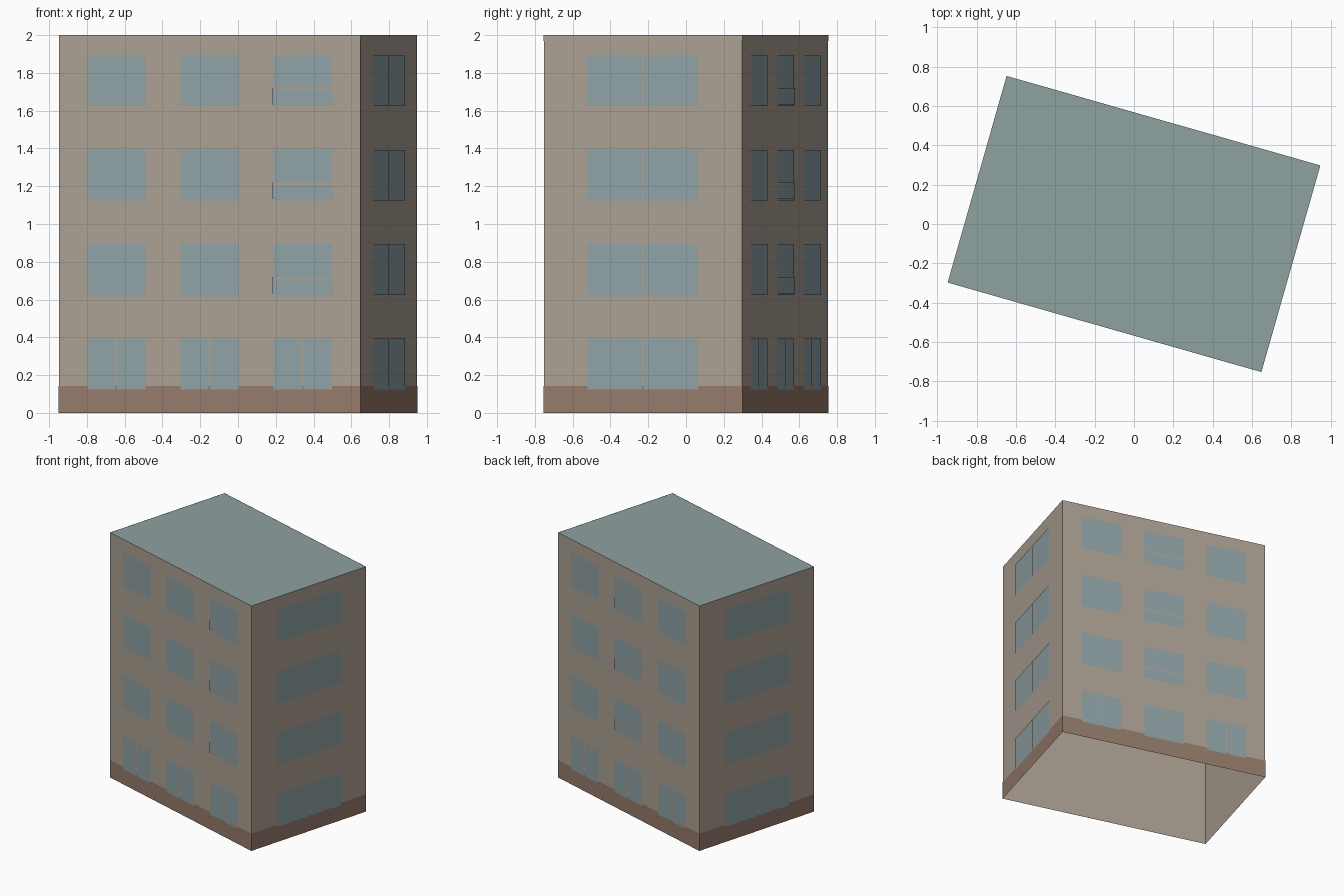
import bpy, bmesh, math
from mathutils import Matrix

cube = bpy.data.objects.get("Cube")
if cube:
    bpy.data.objects.remove(cube)

LENGTH, DEPTH, HEIGHT = 1.658, 1.092, 2.0
TURN = Matrix.Rotation(math.radians(-15.92), 4, 'Z')


def material(name, srgb):
    col = [(c / 255 / 12.92) if c < 11 else ((c / 255 + 0.055) / 1.055) ** 2.4 for c in srgb]
    mat = bpy.data.materials.new(name)
    mat.use_nodes = True
    mat.diffuse_color = (*col, 1)
    bsdf = next(n for n in mat.node_tree.nodes if n.type == 'BSDF_PRINCIPLED')
    bsdf.inputs["Base Color"].default_value = (*col, 1)
    return mat


WALL = material("beige wall", (172, 161, 147))
BASE = material("brown plinth", (149, 122, 107))
GLASS = material("blue grey glass", (142, 162, 165))
ROOF = material("grey green roof", (143, 162, 160))


def finish(bm, name, mat):
    mesh = bpy.data.meshes.new(name)
    bm.to_mesh(mesh)
    bm.free()
    mesh.materials.append(mat)
    ob = bpy.data.objects.new(name, mesh)
    ob.matrix_world = TURN
    bpy.context.collection.objects.link(ob)


def shell(name, mat, z0, z1, out=0.0):
    """Four outward walls, open at top and bottom."""
    bm = bmesh.new()
    bmesh.ops.create_cube(bm, size=1)
    caps = [f for f in bm.faces if abs(f.normal.z) > 0.5]
    bmesh.ops.delete(bm, geom=caps, context='FACES_ONLY')
    for v in bm.verts:
        v.co.x *= LENGTH + 2 * out
        v.co.y *= DEPTH + 2 * out
        v.co.z = z0 if v.co.z < 0 else z1
    finish(bm, name, mat)


def plate(bm, side, u0, u1, z0, z1, out):
    """Flat pane on a wall; sides run front, left, back, right."""
    gap = (DEPTH if side % 2 == 0 else LENGTH) / 2 + out
    spin = Matrix.Rotation(side * math.pi / 2, 4, 'Z')
    corners = [(u0, -gap, z0), (u1, -gap, z0), (u1, -gap, z1), (u0, -gap, z1)]
    bm.faces.new([bm.verts.new(spin @ Matrix.Translation(c).translation) for c in corners])


# Building body
shell("walls", WALL, 0, HEIGHT)
shell("plinth", BASE, 0, 0.142, 0.002)
shell("roof_edge", WALL, 1.97, HEIGHT, 0.001)
roof = bmesh.new()
bmesh.ops.create_grid(roof, x_segments=1, y_segments=1, size=0.5)
for v in roof.verts:
    v.co.x *= LENGTH
    v.co.y *= DEPTH
    v.co.z = HEIGHT
finish(roof, "roof", ROOF)

# Long walls: three bays, split panes at ground level, one bay of balconies
for side, label, balcony_bay in ((0, "front", 1), (2, "back", 0)):
    panes, guards, rails = bmesh.new(), bmesh.new(), bmesh.new()
    for bay in (-1, 0, 1):
        mid = bay * 0.513
        for floor in range(4):
            low = 0.125 + floor * 0.5
            if floor == 0:
                plate(panes, side, mid - 0.16, mid - 0.005, low, low + 0.268, 0.004)
                plate(panes, side, mid + 0.005, mid + 0.16, low, low + 0.268, 0.004)
                continue
            plate(panes, side, mid - 0.16, mid + 0.16, low, low + 0.268, 0.004)
            if bay == balcony_bay:
                plate(guards, side, mid - 0.164, mid + 0.164, low + 0.008, low + 0.082, 0.008)
                plate(rails, side, mid - 0.164, mid + 0.164, low + 0.082, low + 0.094, 0.008)
    finish(panes, label + "_windows", GLASS)
    finish(guards, label + "_balcony_panels", GLASS)
    finish(rails, label + "_balcony_rails", WALL)

# Short walls: one wide two-pane window per floor
for side, label in ((1, "left"), (3, "right")):
    panes = bmesh.new()
    for floor in range(4):
        low = 0.125 + floor * 0.5
        plate(panes, side, -0.304, -0.004, low, low + 0.268, 0.004)
        plate(panes, side, 0.004, 0.304, low, low + 0.268, 0.004)
    finish(panes, label + "_windows", GLASS)
